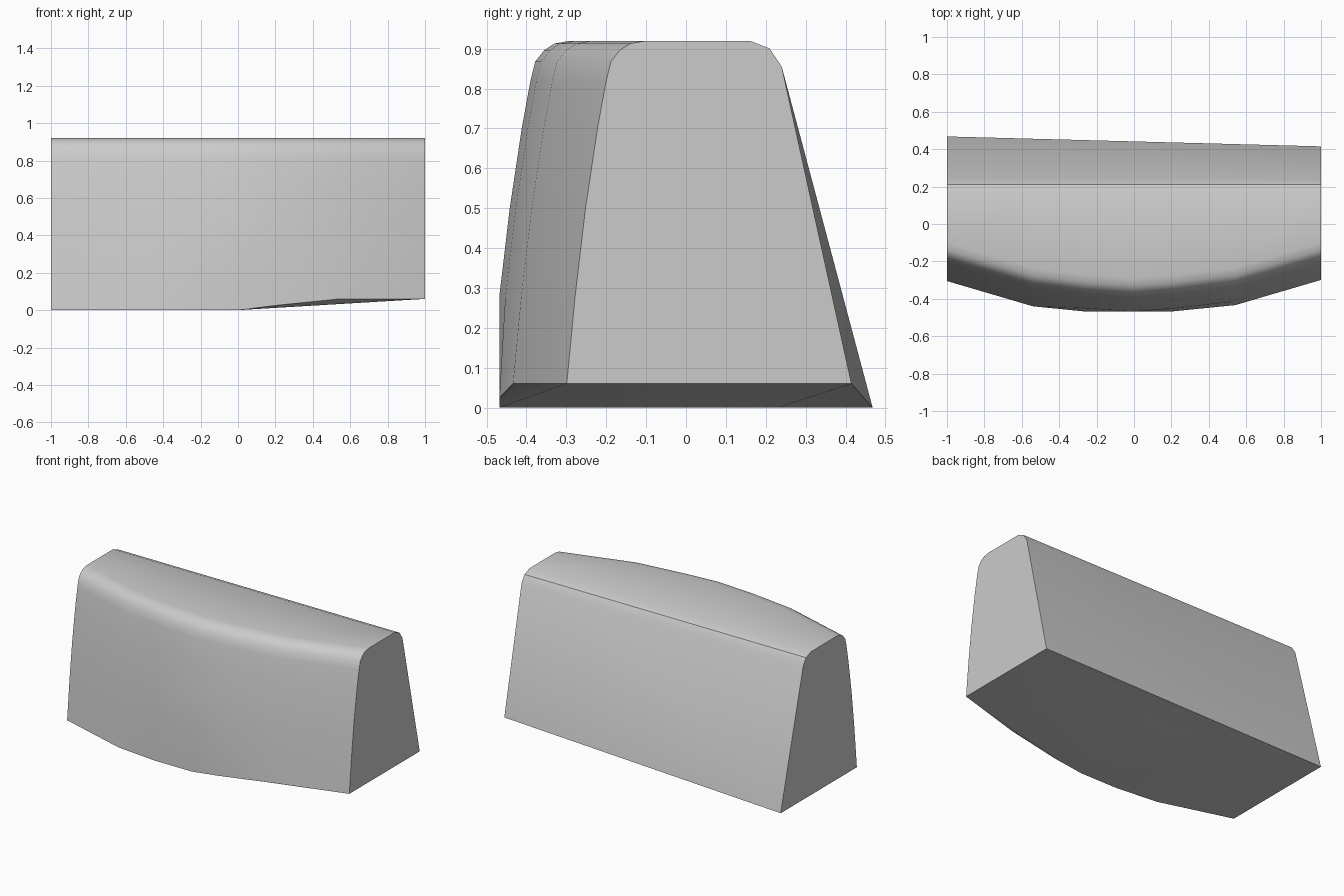
import bpy
import bmesh
import math

cube = bpy.data.objects.get("Cube")
if cube:
    bpy.data.objects.remove(cube, do_unlink=True)

# One plain grey for the whole block
grey = bpy.data.materials.new("light_grey")
grey.use_nodes = True
colour = (0.6, 0.6, 0.6, 1)
grey.diffuse_color = colour
grey.node_tree.nodes["Principled BSDF"].inputs["Base Color"].default_value = colour

# Stations along the block: x, forward bulge, height of the lower front edge
stations = [(-1, 0, 0), (-0.54, 0.135, 0), (-0.26, 0.172, 0), (0, 0.19, 0),
            (0.2, 0.175, 0.025), (0.54, 0.135, 0.06), (1, 0, 0.06)]
# Front profile at the ends (y, z), above the lower edge
front = [(-0.278, 0.28), (-0.252, 0.5), (-0.222, 0.7), (-0.2, 0.82),
         (-0.188, 0.868), (-0.165, 0.897), (-0.14, 0.913), (-0.1, 0.92)]
back = [(0.16, 0.92), (0.21, 0.9), (0.24, 0.855)]
FRONT_LIMIT = -0.468

bm = bmesh.new()
columns = []
for x, bulge, low in stations:
    profile = [(-0.305 + low * 0.1, low)] + front
    column = [bm.verts.new((x, max(y - bulge, FRONT_LIMIT), z)) for y, z in profile]
    column += [bm.verts.new((x, y, z)) for y, z in back]
    columns.append(column)

# Curved front, flat top and rounded back edge
for a, b in zip(columns, columns[1:]):
    for i in range(len(a) - 1):
        bm.faces.new((a[i], b[i], b[i + 1], a[i + 1]))

# Sloping back, folded along one diagonal
heel_right = bm.verts.new((-1, 0.468, 0))
heel_left = bm.verts.new((1, 0.415, 0.06))
ridge = [c[-1] for c in columns]
bm.faces.new(ridge + [heel_right])
bm.faces.new((ridge[-1], heel_left, heel_right))

# Flat ends
bm.faces.new(columns[0] + [heel_right])
bm.faces.new(columns[-1] + [heel_left])

# Underside, raised towards one end
low = [c[0] for c in columns]
fold = bm.verts.new((0, 0.23, 0))
bm.faces.new(low[:4] + [fold, heel_right])
bm.faces.new((fold, heel_left, heel_right))
bm.faces.new((fold, low[3], low[6], heel_left))
bm.faces.new(low[3:])

bmesh.ops.recalc_face_normals(bm, faces=bm.faces)
mesh = bpy.data.meshes.new("curved_block")
bm.to_mesh(mesh)
bm.free()
mesh.materials.append(grey)

block = bpy.data.objects.new("curved_block", mesh)
bpy.context.collection.objects.link(block)
bpy.ops.object.select_all(action='DESELECT')
block.select_set(True)
bpy.context.view_layer.objects.active = block
bpy.ops.object.shade_smooth_by_angle(angle=math.radians(30))
